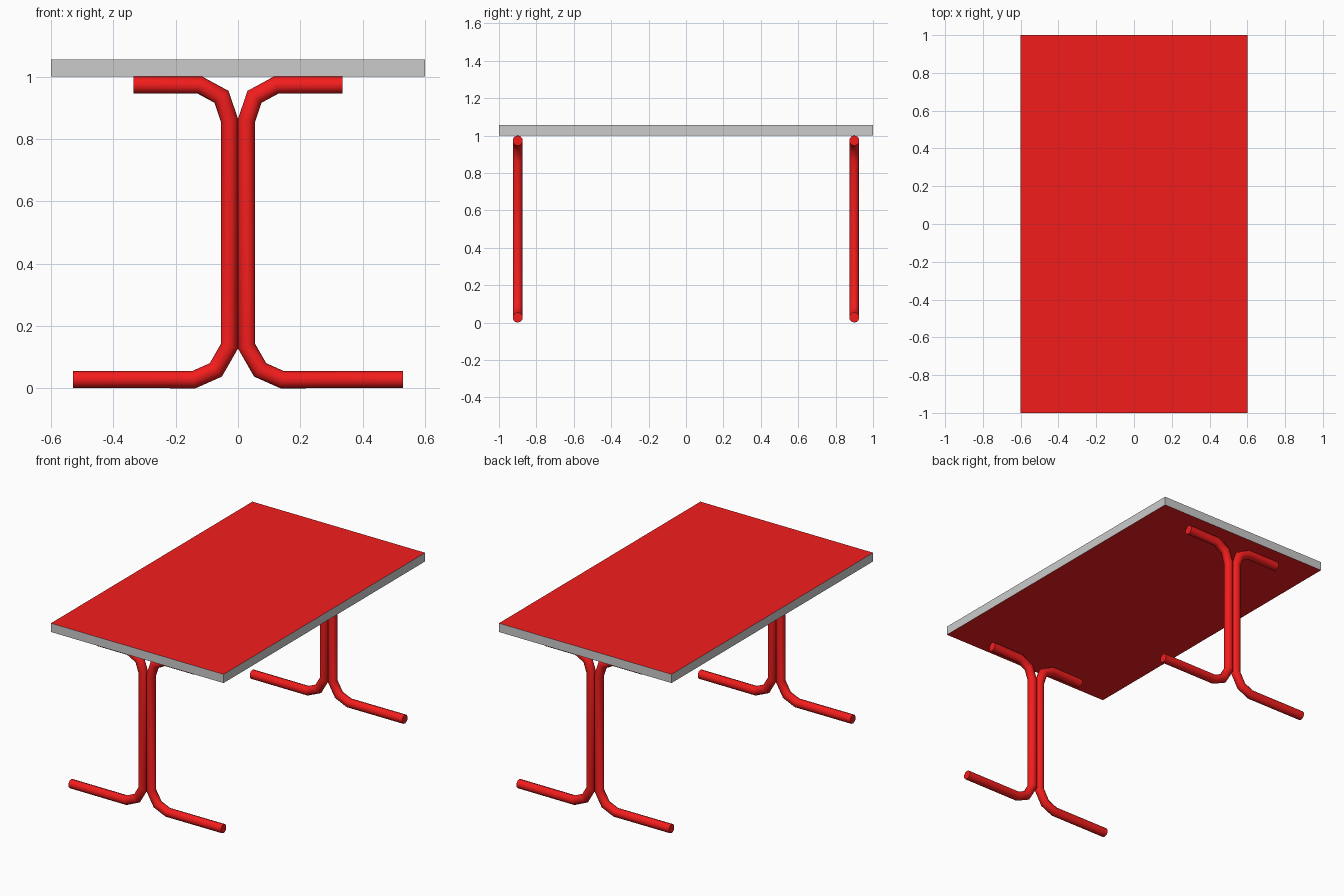
import bpy, bmesh, math
from mathutils import Vector

if "Cube" in bpy.data.objects:
    bpy.data.objects.remove(bpy.data.objects["Cube"])

R = 0.0275      # tube radius
SIDES = 10

def material(name, color):
    m = bpy.data.materials.new(name)
    m.diffuse_color = color
    m.use_nodes = True
    m.node_tree.nodes["Principled BSDF"].inputs["Base Color"].default_value = m.diffuse_color
    return m

red = material("red", (0.9, 0.012, 0.012, 1))
grey = material("grey", (0.7, 0.7, 0.69, 1))

def make_object(name, bm, *mats):
    bmesh.ops.recalc_face_normals(bm, faces=bm.faces)
    me = bpy.data.meshes.new(name)
    bm.to_mesh(me)
    bm.free()
    for m in mats:
        me.materials.append(m)
    ob = bpy.data.objects.new(name, me)
    bpy.context.collection.objects.link(ob)
    return ob

def tube(name, path, y):
    """Sweep a round section along an x-z path with mitred bends and end caps."""
    bm = bmesh.new()
    pts = [Vector((x, y, z)) for x, z in path]
    dirs = [(b - a).normalized() for a, b in zip(pts, pts[1:])]
    across = Vector((0, 1, 0))
    rings = []
    for i, p in enumerate(pts):
        d0, d1 = dirs[max(i - 1, 0)], dirs[min(i, len(dirs) - 1)]
        t = (d0 + d1).normalized()
        n = t.cross(across) / t.dot(d1)
        rings.append([bm.verts.new(p + R * (n * math.cos(a) + across * math.sin(a)))
                      for a in (2 * math.pi * k / SIDES for k in range(SIDES))])
    for r0, r1 in zip(rings, rings[1:]):
        for k in range(SIDES):
            j = (k + 1) % SIDES
            bm.faces.new((r0[k], r0[j], r1[j], r1[k])).smooth = True
    for cap in (rings[0], rings[-1]):
        bm.faces.new(cap)
        for k in range(SIDES):
            bm.edges.get((cap[k - 1], cap[k])).smooth = False
    return make_object(name, bm, red)

# table top: red faces with a grey edge band
bm = bmesh.new()
bmesh.ops.create_cube(bm, size=1)
for v in bm.verts:
    v.co = (v.co.x * 1.2, v.co.y * 2.0, 1.0275 + v.co.z * 0.055)
bm.normal_update()
for f in bm.faces:
    f.material_index = 0 if abs(f.normal.z) > 0.5 else 1
make_object("table_top", bm, red, grey)

# bent tube legs: foot, upright and top support, in back-to-back pairs
leg_path = [(0.53, 0.028), (0.142, 0.0275), (0.071, 0.059), (0.0275, 0.135),
            (0.0275, 0.86), (0.053, 0.935), (0.122, 0.9725), (0.336, 0.9725)]
for end, y in (("front", -0.9), ("back", 0.9)):
    for side, s in (("left", -1), ("right", 1)):
        tube(f"{end}_{side}_leg", [(s * x, z) for x, z in leg_path], y)
